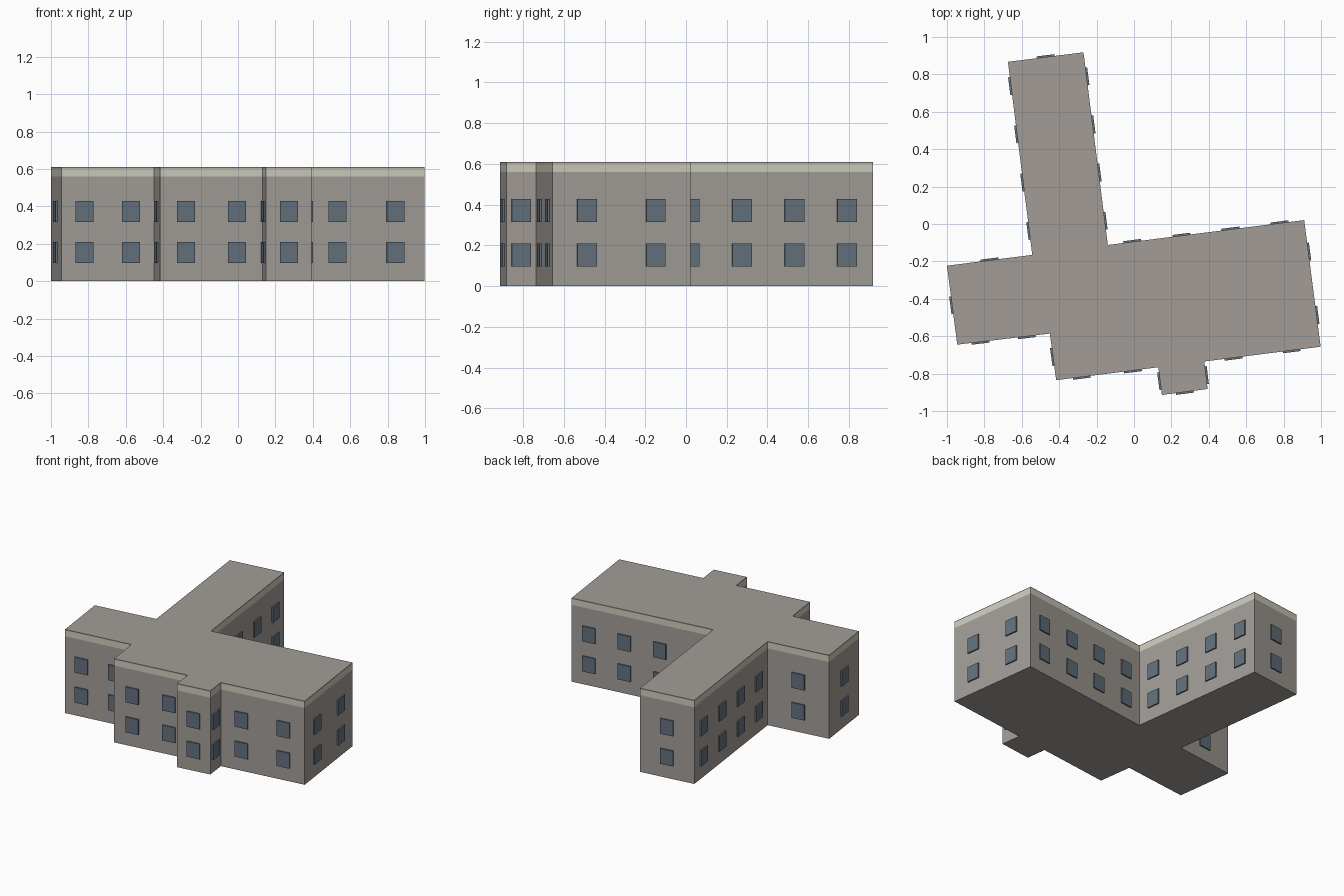
import bpy, bmesh
from mathutils import Vector

if "Cube" in bpy.data.objects:
    bpy.data.objects.remove(bpy.data.objects["Cube"])


def material(name, rgb):
    m = bpy.data.materials.new(name)
    m.diffuse_color = (*rgb, 1)
    m.use_nodes = True
    m.node_tree.nodes["Principled BSDF"].inputs["Base Color"].default_value = m.diffuse_color
    return m


WALL = material("warm grey wall", (0.36, 0.335, 0.31))
BAND = material("pale stone band", (0.61, 0.60, 0.51))
GLASS = material("blue grey window", (0.125, 0.165, 0.205))

# Footprint corners, counter-clockwise seen from above
PLAN = [Vector(p) for p in [
    (-0.945, -0.645), (-0.45, -0.586), (-0.416, -0.835), (0.13, -0.766),
    (0.149, -0.914), (0.394, -0.882), (0.376, -0.735), (0.998, -0.656),
    (0.91, 0.021), (-0.14, -0.112), (-0.27, 0.918), (-0.674, 0.867),
    (-0.544, -0.165), (-1.0, -0.223)]]
LEVELS = [0, 0.56, 0.603, 0.61]      # ground, band bottom, band top, roof
WIN_W, WIN_H, WIN_D = 0.096, 0.112, 0.0095
FLOORS = [0.153, 0.372]              # window centre heights


def finish(name, bm, mats):
    mesh = bpy.data.meshes.new(name)
    bm.to_mesh(mesh)
    bm.free()
    for m in mats:
        mesh.materials.append(m)
    obj = bpy.data.objects.new(name, mesh)
    bpy.context.collection.objects.link(obj)


# Building shell: stacked wall rings closed by floor and flat roof
bm = bmesh.new()
rings = [[bm.verts.new((p.x, p.y, z)) for p in PLAN] for z in LEVELS]
n = len(PLAN)
for k in range(len(LEVELS) - 1):
    for i in range(n):
        j = (i + 1) % n
        f = bm.faces.new((rings[k][i], rings[k][j], rings[k + 1][j], rings[k + 1][i]))
        f.material_index = 1 if k == 1 else 0
bm.faces.new(rings[0][::-1])
bm.faces.new(rings[-1])
finish("building_shell", bm, [WALL, BAND])

# Windows: plates evenly spaced along each wall, on both floors
bm = bmesh.new()
for i in range(n):
    a, b = PLAN[i], PLAN[(i + 1) % n]
    along = (b - a).normalized()
    out = Vector((along.y, -along.x))
    count = max(1, int((b - a).length / 0.245))
    for w in range(count):
        c = a.lerp(b, (w + 0.5) / count)
        for z in FLOORS:
            base = [c + along * s * WIN_W / 2 + out * d
                    for s, d in ((-1, WIN_D), (1, WIN_D), (1, 0), (-1, 0))]
            lo = [bm.verts.new((p.x, p.y, z - WIN_H / 2)) for p in base]
            hi = [bm.verts.new((p.x, p.y, z + WIN_H / 2)) for p in base]
            bm.faces.new(lo[::-1])
            bm.faces.new(hi)
            for s in range(4):
                t = (s + 1) % 4
                bm.faces.new((lo[s], lo[t], hi[t], hi[s]))
bmesh.ops.recalc_face_normals(bm, faces=bm.faces)
finish("windows", bm, [GLASS])
